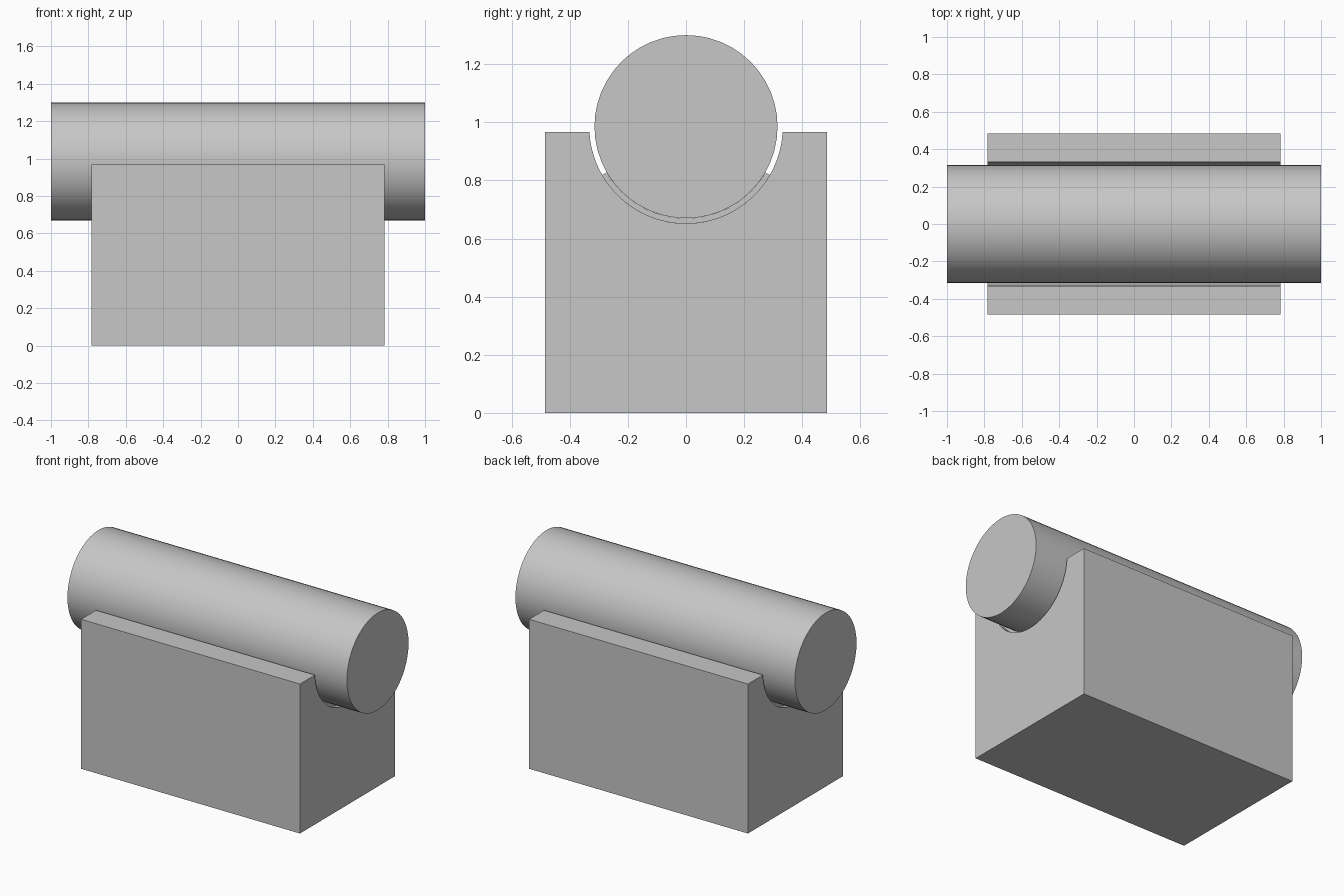
import bpy, bmesh
from math import cos, sin, radians, sqrt, atan2, degrees

if "Cube" in bpy.data.objects:
    bpy.data.objects.remove(bpy.data.objects["Cube"], do_unlink=True)

grey = bpy.data.materials.new("light grey")
grey.use_nodes = True
grey.diffuse_color = (0.57, 0.57, 0.57, 1)
grey.node_tree.nodes["Principled BSDF"].inputs["Base Color"].default_value = (0.57, 0.57, 0.57, 1)

AXIS_Z = 0.985       # height of the pipe centre line
PIPE_R = 0.315
GROOVE_R = 0.333
BLOCK_TOP = 0.967
BLOCK_HALF = 0.485


def arc(radius, start, end, steps):
    """Points (y, z) around the pipe axis, angles in degrees."""
    angles = [radians(start + (end - start) * i / steps) for i in range(steps + 1)]
    return [(radius * cos(a), AXIS_Z + radius * sin(a)) for a in angles]


def extrude_x(name, profile, half_length):
    """Solid made by sweeping a closed (y, z) profile along x."""
    bm = bmesh.new()
    face = bm.faces.new([bm.verts.new((-half_length, y, z)) for y, z in profile])
    swept = bmesh.ops.extrude_face_region(bm, geom=[face], use_keep_orig=True)
    verts = [g for g in swept["geom"] if isinstance(g, bmesh.types.BMVert)]
    bmesh.ops.translate(bm, verts=verts, vec=(2 * half_length, 0, 0))
    bmesh.ops.recalc_face_normals(bm, faces=bm.faces)
    mesh = bpy.data.meshes.new(name)
    bm.to_mesh(mesh)
    bm.free()
    mesh.materials.append(grey)
    obj = bpy.data.objects.new(name, mesh)
    bpy.context.collection.objects.link(obj)
    bpy.ops.object.select_all(action="DESELECT")
    obj.select_set(True)
    bpy.context.view_layer.objects.active = obj
    bpy.ops.object.shade_smooth_by_angle(angle=radians(30))
    return obj


# Support block with a round groove in its top
drop = BLOCK_TOP - AXIS_Z
lip = degrees(atan2(drop, sqrt(GROOVE_R ** 2 - drop ** 2)))
block = [(-BLOCK_HALF, 0), (BLOCK_HALF, 0), (BLOCK_HALF, BLOCK_TOP)]
block += arc(GROOVE_R, lip, -180 - lip, 32) + [(-BLOCK_HALF, BLOCK_TOP)]
extrude_x("support_block", block, 0.783)

# Thin liner between the groove and the pipe
liner = arc(GROOVE_R, -150, -30, 24) + arc(PIPE_R, -30, -150, 24)
extrude_x("groove_liner", liner, 0.75)

# Solid pipe resting in the groove
extrude_x("pipe", arc(PIPE_R, 0, 360, 48)[:-1], 1.0)
